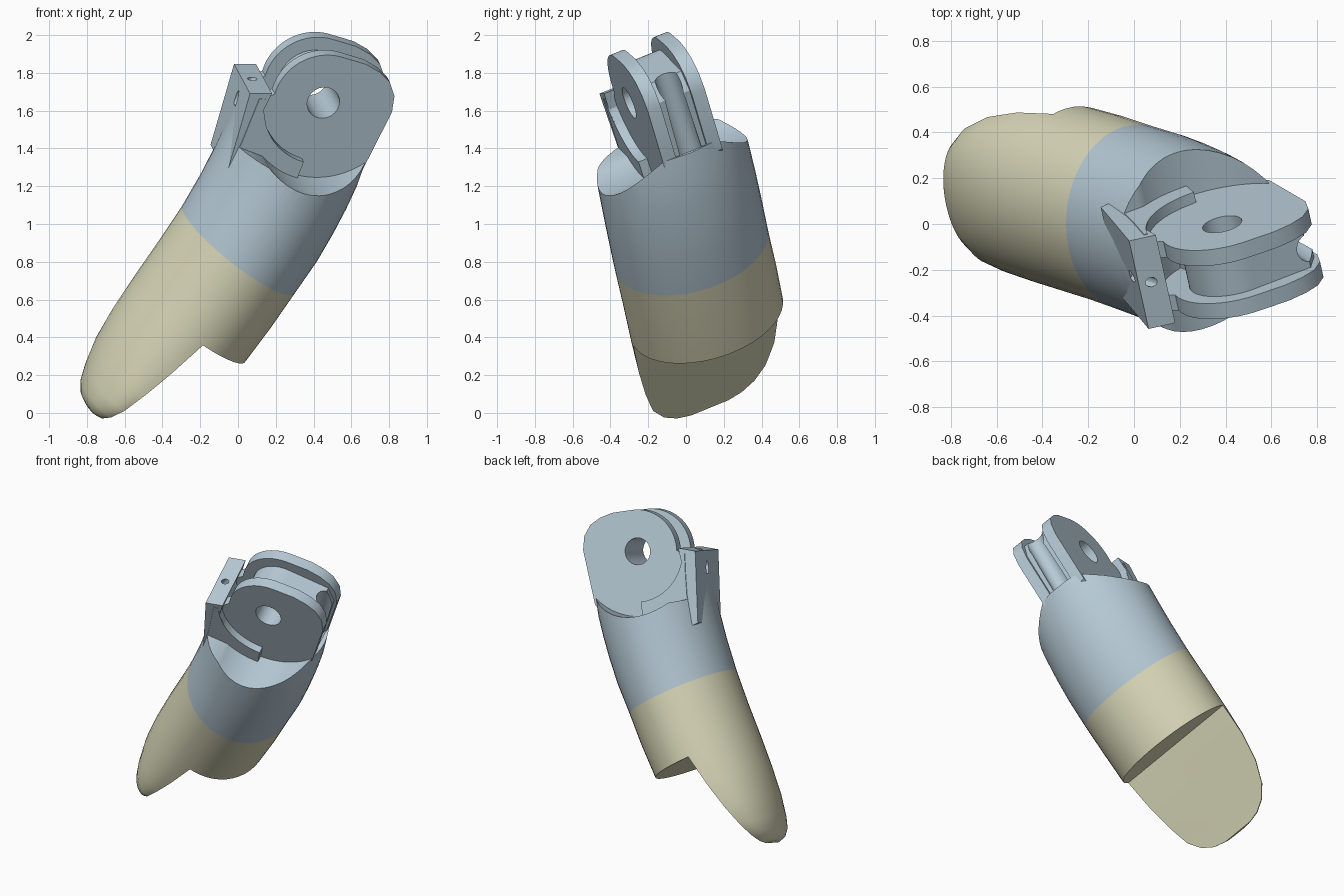
import bpy, bmesh, math
from mathutils import Vector

old = bpy.data.objects.get("Cube")
if old:
    bpy.data.objects.remove(old, do_unlink=True)

# Tilted working frame: along the finger, along the hinge pin, towards the back
PIN = Vector((-0.2, 0.905, 0.37)).normalized()
ALONG = Vector((0.6, -0.19, 0.78))
ALONG = (ALONG - PIN * ALONG.dot(PIN)).normalized()
BACK = ALONG.cross(PIN)
HINGE_T, HINGE_W = 1.606, 0.592


def place(t, s, w):
    return ALONG * t + PIN * s + BACK * w


def material(name, colour):
    m = bpy.data.materials.new(name)
    m.use_nodes = True
    m.diffuse_color = (*colour, 1)
    m.node_tree.nodes["Principled BSDF"].inputs["Base Color"].default_value = (*colour, 1)
    return m


BLUE = material("pale blue grey", (0.47, 0.59, 0.67))
TAN = material("pale sand", (0.69, 0.68, 0.48))


def bridge(name, rings, mat):
    """Closed solid skinned over a list of equal rings of points."""
    bm = bmesh.new()
    rows = [[bm.verts.new(p) for p in ring] for ring in rings]
    n = len(rows[0])
    for low, high in zip(rows, rows[1:]):
        for i in range(n):
            j = (i + 1) % n
            bm.faces.new((low[i], low[j], high[j], high[i]))
    bm.faces.new(rows[0])
    bm.faces.new(rows[-1])
    bmesh.ops.recalc_face_normals(bm, faces=bm.faces)
    mesh = bpy.data.meshes.new(name)
    bm.to_mesh(mesh)
    bm.free()
    mesh.materials.append(mat)
    ob = bpy.data.objects.new(name, mesh)
    bpy.context.collection.objects.link(ob)
    return ob


def prism(name, outline, s0, s1, mat=BLUE):
    """Outline in hinge coordinates, extruded along the pin."""
    return bridge(name, [[place(HINGE_T + t, s, HINGE_W + w) for t, w in outline]
                         for s in (s0, s1)], mat)


def arc(radius, start, end, steps=24):
    angles = [math.radians(start + (end - start) * i / steps) for i in range(steps + 1)]
    return [(radius * math.cos(a), radius * math.sin(a)) for a in angles]


def loft(name, sections, mat, sides=48):
    """Sections: along, lowest and highest back value, half width, side centre."""
    rings = []
    for t, low, high, half, mid in sections:
        ring = []
        for i in range(sides):
            a = 2 * math.pi * i / sides
            ring.append(place(t, mid + half * math.cos(a),
                              (low + high) / 2 + (high - low) / 2 * math.sin(a)))
        rings.append(ring)
    return bridge(name, rings, mat)


def boolean(ob, cutter, operation="DIFFERENCE", remove=True):
    mod = ob.modifiers.new("cut", "BOOLEAN")
    mod.operation = operation
    mod.solver = "EXACT"
    mod.object = cutter
    bpy.ops.object.select_all(action="DESELECT")
    ob.select_set(True)
    bpy.context.view_layer.objects.active = ob
    bpy.ops.object.modifier_apply(modifier=mod.name)
    if remove:
        bpy.data.objects.remove(cutter, do_unlink=True)


def rod(name, start, end, radius, sides=24):
    axis = (end - start).normalized()
    u = axis.orthogonal().normalized()
    v = axis.cross(u)
    angles = [2 * math.pi * i / sides for i in range(sides)]
    return bridge(name, [[p + (u * math.cos(a) + v * math.sin(a)) * radius for a in angles]
                         for p in (start, end)], BLUE)


# Fingertip with the pad sliced off
fingertip = loft("fingertip", [
    (-0.465, 0.53, 0.61, 0.11, 0.28), (-0.445, 0.48, 0.645, 0.19, 0.28),
    (-0.40, 0.42, 0.675, 0.265, 0.285), (-0.32, 0.34, 0.70, 0.33, 0.295),
    (-0.18, 0.2, 0.735, 0.38, 0.315), (0.0, 0.09, 0.757, 0.41, 0.328),
    (0.2, 0.045, 0.77, 0.42, 0.335), (0.45, 0.045, 0.78, 0.422, 0.342),
    (0.67, 0.054, 0.794, 0.422, 0.346)], TAN)
pad = [(0.22, -0.5), (0.22, 0.43), (-0.06, 0.483), (-0.37, 0.548), (-0.8, 0.63), (-0.8, -0.5)]
boolean(fingertip, prism("pad_cutter", [(t - HINGE_T, w - HINGE_W) for t, w in pad], -1, 2))

# Middle segment with shoulders cleared for the joint
segment_shape = [
    (0.67, 0.054, 0.794, 0.422, 0.346), (0.88, 0.06, 0.82, 0.422, 0.355),
    (1.05, 0.078, 0.85, 0.42, 0.365), (1.2, 0.10, 0.885, 0.416, 0.375),
    (1.33, 0.125, 0.93, 0.41, 0.385), (1.47, 0.165, 0.98, 0.40, 0.40)]
segment = loft("finger_segment", segment_shape, BLUE)
clearance = [(0.6, 0.7), (-0.4, 0.7), (-0.44, 0.25)] + arc(0.425, 165, 250) + [(0, -0.7), (0.6, -0.7)]
boolean(segment, prism("clearance_cutter", clearance, -1, 2))

# Curved stop, trimmed to the finger's own surface
stop = loft("joint_stop", segment_shape, BLUE)
stop_profile = arc(0.33, 116, 197) + arc(0.66, 197, 116)
boolean(stop, prism("stop_trimmer", stop_profile, 0.195, 0.625), "INTERSECT")

# Square back lug with a cord hole
lug = prism("back_lug", [(-0.1, 0.285), (-0.165, 0.385), (-0.4, 0.29), (-0.6, 0.21),
                         (-0.6, 0.1), (-0.36, 0.1), (-0.2, 0.265)], 0.198, 0.622)
for part in (stop, lug):
    boolean(part, rod("cord_hole_cutter", place(1.3, 0.41, 0.93), place(1.7, 0.41, 0.93), 0.022, 12))

# Hinge plates, joined by a recessed web with a cord groove
plate_outline = arc(0.328, 195, 120) + arc(0.272, 112, 15) + [
    (0.3, -0.06), (0.305, -0.15), (0.29, -0.23), (0.24, -0.3),
    (0.16, -0.345), (-0.2, -0.415), (-0.44, -0.3), (-0.47, 0.0)]
web_outline = arc(0.2, 165, 10) + [(0.25, -0.24), (0.17, -0.32), (-0.2, -0.4),
                                  (-0.44, -0.3), (-0.44, 0.05)]
parts = [prism("front_hinge_plate", plate_outline, 0.245, 0.32),
         prism("rear_hinge_plate", plate_outline, 0.50, 0.576),
         prism("hinge_web", web_outline, 0.315, 0.505)]
pin_hole = rod("pin_hole_cutter", place(HINGE_T, -0.5, HINGE_W),
               place(HINGE_T, 1.5, HINGE_W), 0.088)
for part in parts:
    boolean(part, pin_hole, remove=False)
bpy.data.objects.remove(pin_hole, do_unlink=True)
boolean(parts[2], rod("cord_groove_cutter", place(HINGE_T + 0.5, 0.41, HINGE_W - 0.19),
                      place(HINGE_T - 0.35, 0.41, HINGE_W - 0.425), 0.065))

# Soft shading with crisp edges
bpy.ops.object.select_all(action="DESELECT")
for ob in [fingertip, segment, stop, lug] + parts:
    ob.select_set(True)
    bpy.context.view_layer.objects.active = ob
bpy.ops.object.shade_smooth_by_angle(angle=math.radians(30))
